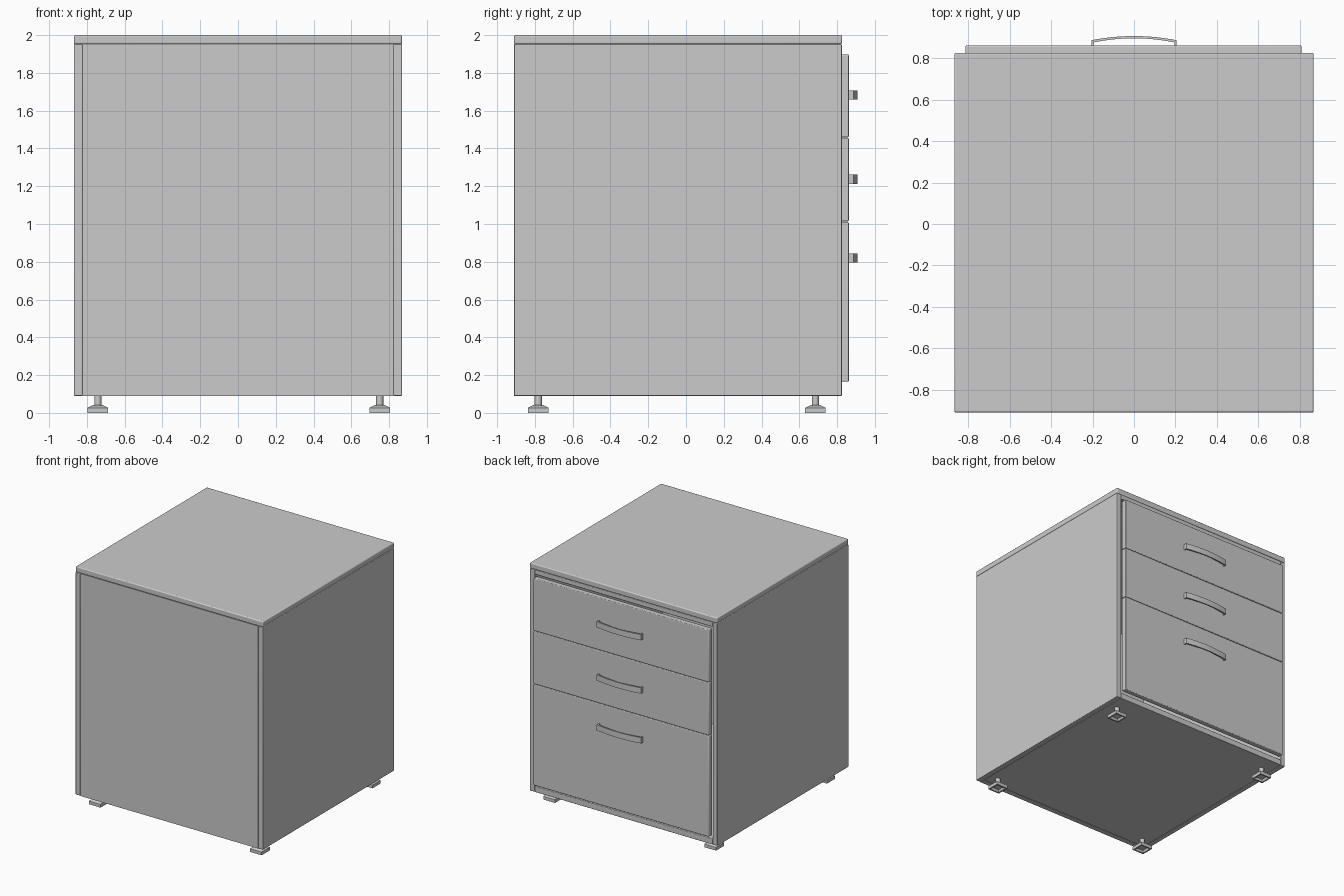
import bpy, bmesh, math

if "Cube" in bpy.data.objects:
    bpy.data.objects.remove(bpy.data.objects["Cube"])


def finish(name, bm, bevel=0.0, segs=3):
    bmesh.ops.recalc_face_normals(bm, faces=bm.faces)
    me = bpy.data.meshes.new(name)
    bm.to_mesh(me)
    bm.free()
    ob = bpy.data.objects.new(name, me)
    bpy.context.collection.objects.link(ob)
    if bevel:
        m = ob.modifiers.new("rounded_edges", "BEVEL")
        m.width, m.segments, m.limit_method = bevel, segs, "ANGLE"
    bpy.ops.object.select_all(action="DESELECT")
    ob.select_set(True)
    bpy.context.view_layer.objects.active = ob
    bpy.ops.object.shade_smooth_by_angle(angle=math.radians(35))
    return ob


def box(name, lo, hi, bevel=0.0):
    bm = bmesh.new()
    bmesh.ops.create_cube(bm, size=1)
    for v in bm.verts:
        v.co = [(a + b) / 2 + c * (b - a) for a, b, c in zip(lo, hi, v.co)]
    return finish(name, bm, bevel)


W, BACK, FRONT, BASE, T = 0.868, -0.91, 0.825, 0.09, 0.045
IN = W - T

# Carcass boards and worktop
box("worktop", (-W, BACK, 1.952), (W, FRONT + 0.002, 2.0), 0.008)
for side, s in (("left", -1), ("right", 1)):
    xs = sorted((s * IN, s * W))
    box(side + "_side_panel", (xs[0], BACK, BASE), (xs[1], FRONT, 1.952), 0.005)
box("closed_panel", (-IN, BACK, BASE), (IN, BACK + T, 1.952))
box("bottom_panel", (-IN, BACK + T, BASE), (IN, FRONT, BASE + 0.05), 0.005)
box("top_rail", (-IN, FRONT - 0.1, 1.912), (IN, FRONT, 1.952), 0.005)


# Arched pull handle, a bent strip with two short posts
def handle(name, z):
    n, r = 16, 0.205
    outer = [(-r, 0.86)]
    inner = [(-r + 0.01, 0.86)]
    for i in range(n + 1):
        t = 2 * i / n - 1
        y = 0.908 - 0.02 * t * t
        outer.append((r * t, y))
        inner.append(((r - 0.01) * t, y - 0.011))
    outer.append((r, 0.86))
    inner.append((r - 0.01, 0.86))
    bm = bmesh.new()
    a = [bm.verts.new((x, y, z - 0.024)) for x, y in outer]
    b = [bm.verts.new((x, y, z - 0.024)) for x, y in inner]
    faces = [bm.faces.new((a[i], a[i + 1], b[i + 1], b[i])) for i in range(len(a) - 1)]
    ext = bmesh.ops.extrude_face_region(bm, geom=faces, use_keep_orig=True)
    for v in ext["geom"]:
        if isinstance(v, bmesh.types.BMVert):
            v.co.z += 0.048
    finish(name, bm)


# Drawer fronts with handles
for name, z0, z1, hz in (("top", 1.459, 1.897, 1.683),
                         ("middle", 1.014, 1.455, 1.237),
                         ("bottom", 0.165, 1.010, 0.820)):
    box(name + "_drawer_front", (-0.815, FRONT - 0.01, z0), (0.81, 0.862, z1), 0.006)
    handle(name + "_drawer_handle", hz)


# Levelling foot: square tapered pad with hollow underside and a round stem
def foot(name, x, y):
    bm = bmesh.new()
    profile = [(0.034, 0.018), (0.042, 0.003), (0.054, 0.003), (0.054, 0.027), (0.026, 0.041)]
    rings = [[bm.verts.new((x + sx * h, y + sy * h, z))
              for sx, sy in ((-1, -1), (1, -1), (1, 1), (-1, 1))] for h, z in profile]
    for lo, hi in zip(rings, rings[1:]):
        for i in range(4):
            j = (i + 1) % 4
            bm.faces.new((lo[i], lo[j], hi[j], hi[i]))
    bm.faces.new(rings[0][::-1])
    bm.faces.new(rings[-1])
    for v in bm.verts:
        if v.co.z < 0.01:
            v.co.z = 0.0
    stem = bmesh.ops.create_cone(bm, cap_ends=True, segments=20, radius1=0.019,
                                 radius2=0.019, depth=0.06)["verts"]
    for v in stem:
        v.co.x += x
        v.co.y += y
        v.co.z += 0.065
    finish(name, bm)


for xn, x in (("left", -0.742), ("right", 0.75)):
    for yn, y in (("rear", -0.782), ("drawer_side", 0.685)):
        foot(f"{xn}_{yn}_foot", x, y)
